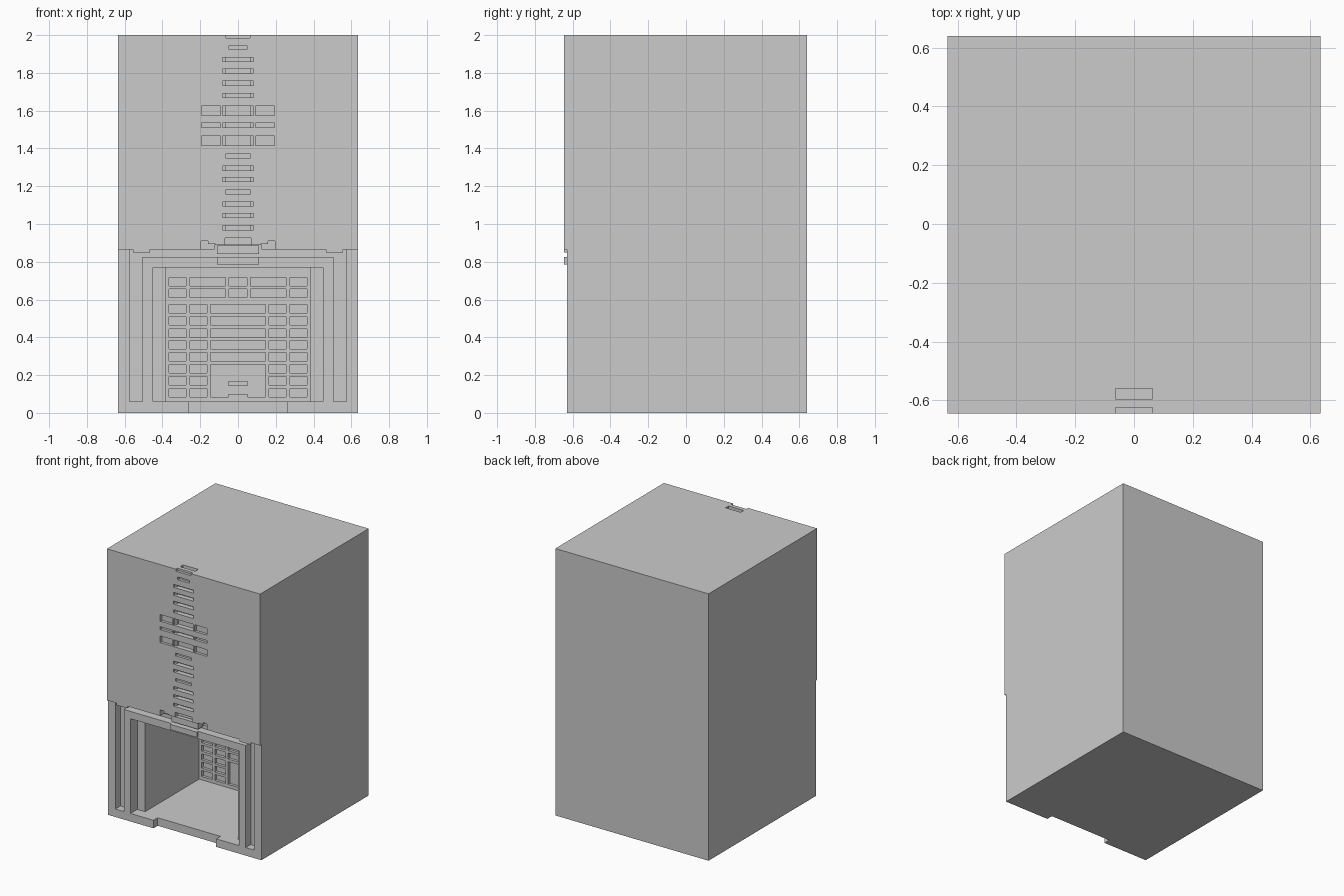
import bpy
import bmesh

cube = bpy.data.objects.get("Cube")
if cube:
    bpy.data.objects.remove(cube, do_unlink=True)

grey = bpy.data.materials.new("stone grey")
grey.use_nodes = True
grey.diffuse_color = (0.6, 0.6, 0.6, 1)
grey.node_tree.nodes["Principled BSDF"].inputs["Base Color"].default_value = (0.6, 0.6, 0.6, 1)

FACE = -0.645      # upper facade
LOWER = -0.63      # lower facade
BACK = 0.64
HALF = 0.635
TOP = 2.0
SLOT = FACE + 0.02
DEEP = FACE + 0.035
WALL = 0.09        # alcove back wall
PANEL = WALL + 0.02


def finish(name, bm):
    mesh = bpy.data.meshes.new(name)
    bm.to_mesh(mesh)
    bm.free()
    mesh.materials.append(grey)
    obj = bpy.data.objects.new(name, mesh)
    bpy.context.collection.objects.link(obj)


def boxes(name, items):
    bm = bmesh.new()
    for x0, x1, y0, y1, z0, z1 in items:
        for v in bmesh.ops.create_cube(bm, size=1)["verts"]:
            v.co = ((x0 + x1) / 2 + v.co.x * (x1 - x0),
                    (y0 + y1) / 2 + v.co.y * (y1 - y0),
                    (z0 + z1) / 2 + v.co.z * (z1 - z0))
    finish(name, bm)


# Rectangles carved into the facade; later ones override earlier ones
carvings = []


def carve(x0, x1, z0, z1, y):
    carvings.append([round(n, 4) for n in (x0, x1, z0, z1, y)])


def centred(half, z0, z1, y):
    carve(-half, half, z0, z1, y)


def pair(x0, x1, z0, z1, y):
    carve(x0, x1, z0, z1, y)
    carve(-x1, -x0, z0, z1, y)


# Upper and lower facade
centred(HALF, 0, TOP, FACE)
centred(HALF, 0, 0.865, LOWER)

# Frame grooves, keystone recess, stepped alcove and doorstep notch
pair(0.505, 0.575, 0.06, 0.865, -0.57)
pair(0.12, 0.575, 0.825, 0.865, -0.57)
pair(0.16, 0.195, 0.865, 0.91, -0.6)
pair(0.12, 0.16, 0.865, 0.895, -0.6)
centred(0.125, 0.825, 0.89, -0.57)
centred(0.07, 0.89, 0.925, -0.61)
centred(0.45, 0.06, 0.77, -0.55)
centred(0.385, 0.06, 0.77, WALL)
centred(0.26, 0, 0.06, -0.58)

# Recessed panels and door in the alcove's back wall
for i, z in enumerate((0.085, 0.148, 0.21, 0.275, 0.338, 0.4, 0.465, 0.53)):
    for x0, x1 in ((0.165, 0.255), (0.275, 0.365)):
        pair(x0, x1, z, z + 0.045, PANEL)
    if i > 2:
        centred(0.145, z, z + 0.045, PANEL)
for z in (0.61, 0.672):
    pair(0.065, 0.255, z, z + 0.045, PANEL)
    pair(0.275, 0.365, z, z + 0.045, PANEL)
    centred(0.048, z, z + 0.045, PANEL)
centred(0.145, 0.085, 0.255, PANEL)
centred(0.05, 0.145, 0.165, PANEL + 0.02)

# Column of slots up the facade, with a deeper middle in the wide ones
for z in (0.98, 1.045, 1.105, 1.235, 1.295, 1.68, 1.745, 1.81, 1.87):
    centred(0.083, z - 0.011, z + 0.011, SLOT)
    centred(0.067, z - 0.011, z + 0.011, DEEP)
for z, half in ((1.17, 0.067), (1.36, 0.067), (1.935, 0.048)):
    centred(half, z - 0.01, z + 0.01, SLOT)

# Cross-shaped emblem of slots
for z0, z1 in ((1.415, 1.465), (1.512, 1.534), (1.575, 1.625)):
    centred(0.083, z0, z1, SLOT)
    centred(0.067, z0, z1, DEEP)
    pair(0.093, 0.193, z0, z1, SLOT)

# Notch at the roof edge
ROOF = 0.063
centred(ROOF, 1.985, TOP, SLOT)


def depth(x, z):
    for x0, x1, z0, z1, y in reversed(carvings):
        if x0 < x < x1 and z0 < z < z1:
            return y
    return BACK


# Main block: stepped front surface, closed by sides, roof, base and back
bm = bmesh.new()
points = {}


def quad(*corners):
    verts = []
    for co in corners:
        key = tuple(round(n, 4) for n in co)
        if key not in points:
            points[key] = bm.verts.new(key)
        verts.append(points[key])
    bm.faces.new(verts)


xs = sorted({n for c in carvings for n in c[:2]})
zs = sorted({n for c in carvings for n in c[2:4]})
columns = list(zip(xs, xs[1:]))
rows = list(zip(zs, zs[1:]))
grid = [[depth((x0 + x1) / 2, (z0 + z1) / 2) for z0, z1 in rows] for x0, x1 in columns]

for i, (x0, x1) in enumerate(columns):
    for j, (z0, z1) in enumerate(rows):
        y = grid[i][j]
        quad((x0, y, z0), (x1, y, z0), (x1, y, z1), (x0, y, z1))
        quad((x0, BACK, z0), (x0, BACK, z1), (x1, BACK, z1), (x1, BACK, z0))

# Walls facing sideways
for i, x in enumerate(xs):
    for j, (z0, z1) in enumerate(rows):
        a = grid[i - 1][j] if i > 0 else BACK
        b = grid[i][j] if i < len(columns) else BACK
        if a != b:
            quad((x, a, z0), (x, b, z0), (x, b, z1), (x, a, z1))

# Walls facing up and down, with a slot sunk in the roof
s0, s1, low = -0.595, -0.56, TOP - 0.02
for i, (x0, x1) in enumerate(columns):
    for j, z in enumerate(zs):
        a = grid[i][j - 1] if j > 0 else BACK
        b = grid[i][j] if j < len(rows) else BACK
        if a == b:
            continue
        path = [(a, z), (b, z)]
        if z == TOP and -ROOF <= x0 and x1 <= ROOF:
            path[1:1] = [(s0, TOP), (s0, low), (s1, low), (s1, TOP)]
        for p, q in zip(path, path[1:]):
            quad((x0, *p), (x1, *p), (x1, *q), (x0, *q))
for x, front, rear in ((-ROOF, s0, s1), (ROOF, s1, s0)):
    quad((x, front, low), (x, rear, low), (x, rear, TOP), (x, front, TOP))
finish("main_block", bm)

# Added blocks
boxes("keystone", [(-0.11, 0.11, LOWER, -0.565, 0.84, 0.885)])
boxes("lintel_plate", [(-0.11, 0.11, FACE, -0.62, 0.785, 0.825)])
boxes("facade_tabs", [(s * 0.51 - 0.045, s * 0.51 + 0.045, FACE, LOWER, 0.85, 0.865)
                      for s in (-1, 1)])
boxes("door_threshold", [(-0.05, 0.05, WALL, PANEL + 0.005, 0.08, 0.1)])
